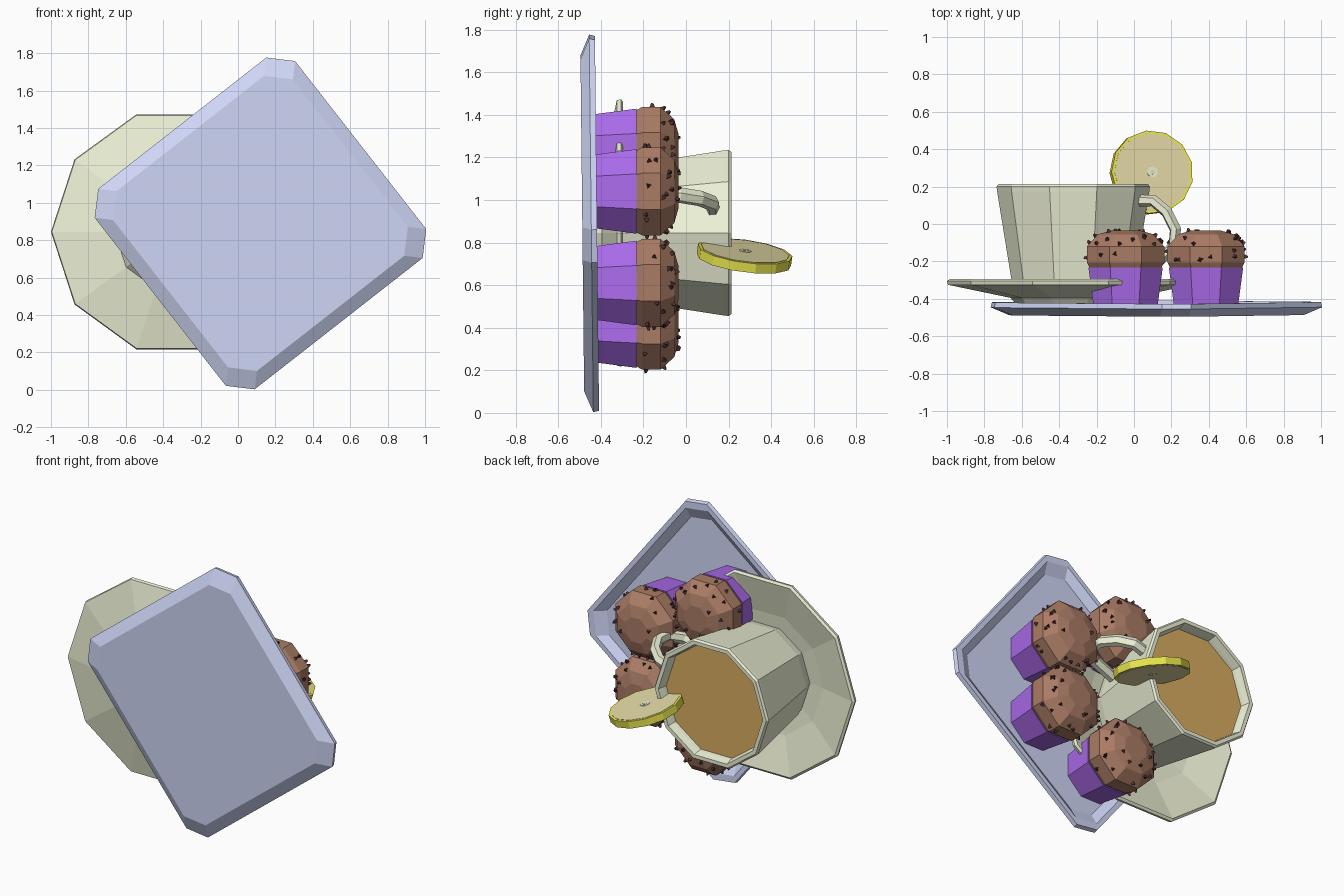
import bpy, bmesh, math, random
from mathutils import Vector, Matrix

if "Cube" in bpy.data.objects:
    bpy.data.objects.remove(bpy.data.objects["Cube"])

random.seed(4)


def mat(name, r, g, b):
    m = bpy.data.materials.new(name)
    m.diffuse_color = (r, g, b, 1)
    m.use_nodes = True
    m.node_tree.nodes["Principled BSDF"].inputs["Base Color"].default_value = m.diffuse_color
    return m


CREAM = mat("cream", .86, .89, .68)
BLUE = mat("tray_blue", .63, .68, .93)
PURPLE = mat("wrapper_purple", .42, .15, .85)
BROWN = mat("cake_brown", .40, .20, .13)
CHIP = mat("chip_dark", .08, .03, .03)
TEA = mat("tea_orange", .70, .42, .12)
RIND = mat("rind_yellow", .85, .82, .08)
FLESH = mat("flesh_yellow", .78, .70, .38)
PITH = mat("pith_pale", .80, .86, .70)


def finish(name, bm, material):
    bmesh.ops.recalc_face_normals(bm, faces=bm.faces)
    me = bpy.data.meshes.new(name)
    bm.to_mesh(me)
    bm.free()
    me.materials.append(material)
    ob = bpy.data.objects.new(name, me)
    bpy.context.collection.objects.link(ob)
    return ob


def loft(name, rings, material, closed=False):
    """Skin a list of equal-length point rings, capping both ends."""
    bm = bmesh.new()
    rows = [[bm.verts.new(p) for p in ring] for ring in rings]
    n = len(rows[0])
    for a, b in zip(rows, rows[1:]):
        for i in range(n):
            j = (i + 1) % n
            bm.faces.new((a[i], a[j], b[j], b[i]))
    bm.faces.new(rows[0])
    bm.faces.new(rows[-1])
    return finish(name, bm, material)


def turned(name, profile, n, cx, cz, material, phase=0.0):
    """Faceted solid around an axis parallel to y; profile is (radius, y)."""
    def ring(r, y):
        return [(cx + r * math.cos(phase + math.tau * i / n), y,
                 cz + r * math.sin(phase + math.tau * i / n)) for i in range(n)]
    return loft(name, [ring(r, y) for r, y in profile], material)


# Tray: square with clipped corners, turned in its own plane
U, V = Vector((-.615, 0, .788)), Vector((-.788, 0, -.616))


def tray_ring(h, y):
    k = h - .11
    pts = [(h, k), (k, h), (-k, h), (-h, k), (-h, -k), (-k, -h), (k, -h), (h, -k)]
    out = []
    for a, b in pts:
        p = Vector((.12, y, .89)) + U * a + V * b
        p.y -= .011 * (p.z - .89)
        out.append(p)
    return out


loft("tray", [tray_ring(h, y) for h, y in
              ((.61, -.487), (.68, -.445), (.675, -.418), (.645, -.418), (.595, -.455))], BLUE)

# Saucer, cup and tea share a ten-sided plan
turned("saucer", [(.29, -.43), (.32, -.395), (.655, -.325), (.66, -.305), (.645, -.295),
                  (.40, -.352), (.28, -.365)], 10, -.34, .845, CREAM)
turned("cup", [(.31, -.365), (.33, -.30), (.407, .175), (.41, .2), (.40, .213), (.375, .213),
               (.365, .17), (.30, -.28)], 10, -.325, .845, CREAM)
turned("tea", [(.352, .12), (.363, .15)], 10, -.325, .845, TEA)

# Handle: six-sided tube leaving the middle of one cup face
out_dir = Vector((math.cos(math.pi / 10), 0, math.sin(math.pi / 10)))
side = out_dir.cross(Vector((0, 1, 0)))
path = [Vector(p) for p in ((.365, .125), (.45, .125), (.525, .065), (.575, -.03),
                            (.565, -.12), (.49, -.19), (.33, -.205))]
rings = []
for i, p in enumerate(path):
    t = (path[min(i + 1, 6)] - path[max(i - 1, 0)]).normalized()
    nrm = out_dir * -t.y + Vector((0, t.x, 0))
    c = Vector((-.325, 0, .845)) + out_dir * p.x + Vector((0, p.y, 0))
    rings.append([c + nrm * .032 * math.cos(k * math.pi / 3) + side * .038 * math.sin(k * math.pi / 3)
                  for k in range(6)])
loft("cup_handle", rings, CREAM)

# Lemon slice hooked over the cup rim
tilt = Vector((.24, .13, .96)).to_track_quat('Z', 'Y').to_matrix().to_4x4()
frame = Matrix.Translation((.093, .275, .737)) @ tilt


def disc(name, radius, thick, n, material):
    bm = bmesh.new()
    bmesh.ops.create_cone(bm, cap_ends=True, segments=n, radius1=radius, radius2=radius,
                          depth=thick, matrix=frame)
    finish(name, bm, material)


disc("lemon_rind", .225, .046, 13, RIND)
disc("lemon_flesh", .21, .050, 13, FLESH)
disc("lemon_core", .03, .054, 8, PITH)
disc("lemon_core_centre", .014, .057, 6, FLESH)

# Muffins: wrapper, domed cake and scattered chips
DOME = [(.205, -.238), (.224, -.205), (.224, -.12), (.16, -.055), (.085, -.035)]


def muffin(num, x, z, phase):
    turned(f"muffin_wrapper_{num}", [(.183, -.455), (.215, -.232)], 8, x, z, PURPLE, phase)
    turned(f"muffin_cake_{num}", DOME, 8, x, z, BROWN, phase)
    bm = bmesh.new()
    for i in range(30):
        seg = random.choice((1, 1, 2, 2, 2, 3))
        (r0, y0), (r1, y1) = DOME[seg], DOME[seg + 1]
        f = random.uniform(.1, .9)
        a = i * 2.4 + random.uniform(-.3, .3)
        # keep the chip on the flat facet rather than the circumscribed circle
        local = (a - phase) % (math.pi / 4) - math.pi / 8
        r = (r0 + (r1 - r0) * f) * math.cos(math.pi / 8) / math.cos(local)
        n = Vector((math.cos(a) * (y1 - y0), r0 - r1, math.sin(a) * (y1 - y0))).normalized()
        pos = Vector((x + r * math.cos(a), y0 + (y1 - y0) * f, z + r * math.sin(a)))
        m = Matrix.Translation(pos + n * .005) @ n.to_track_quat('Z', 'Y').to_matrix().to_4x4() \
            @ Matrix.Rotation(random.uniform(0, 6), 4, 'Z')
        bmesh.ops.create_cone(bm, cap_ends=True, segments=3, radius1=.017, radius2=.006,
                              depth=.024, matrix=m)
    finish(f"muffin_chips_{num}", bm, CHIP)


for num, (x, z, turn) in enumerate(((.385, 1.04, 22.5), (-.045, 1.23, 22.5),
                                    (.385, .61, 22.5), (-.045, .41, 22.5)), 1):
    muffin(num, x, z, math.radians(turn))
